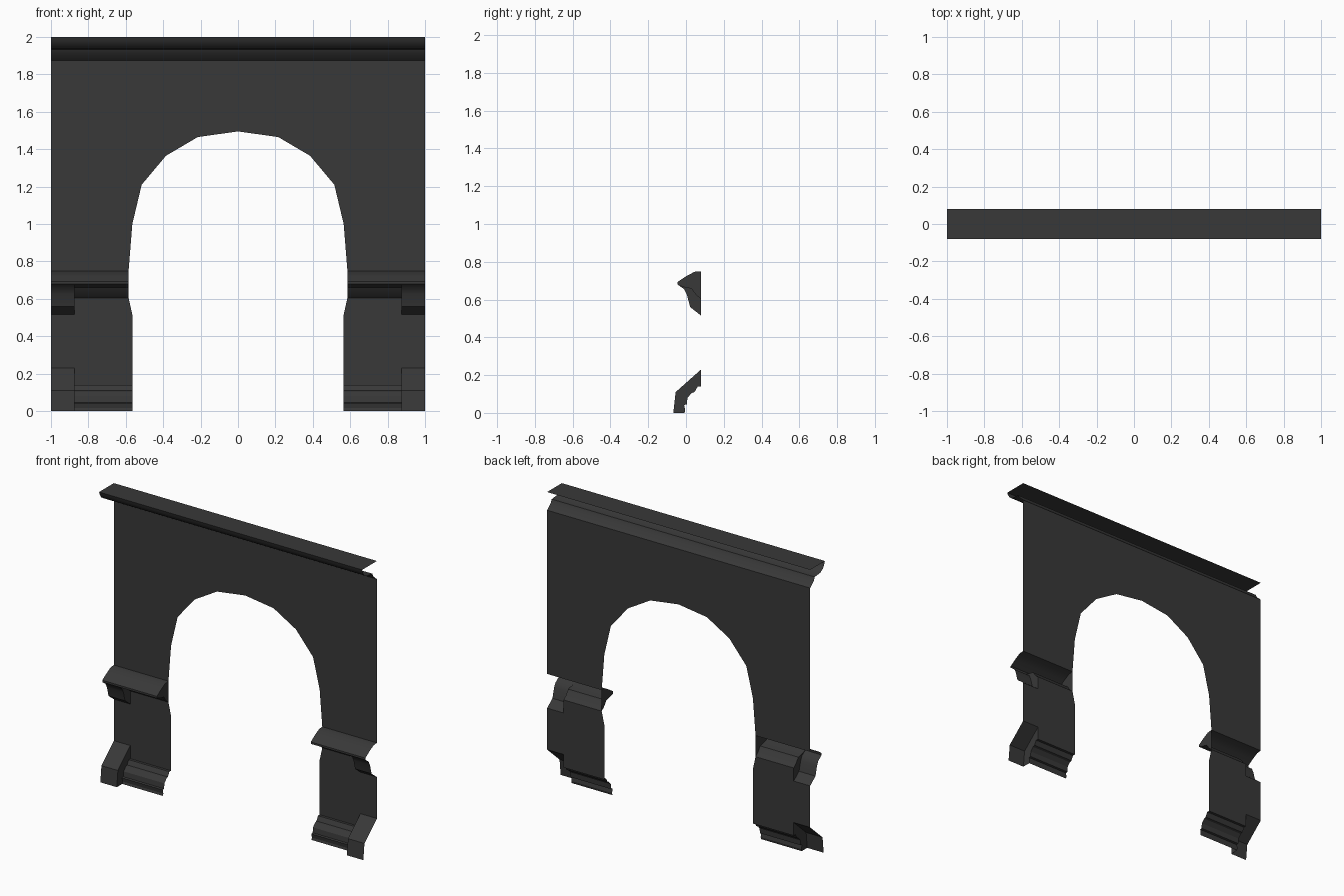
import bpy
import math

if "Cube" in bpy.data.objects:
    bpy.data.objects.remove(bpy.data.objects["Cube"])

stone = bpy.data.materials.new("dark_grey_stone")
stone.diffuse_color = (0.04, 0.04, 0.04, 1)
stone.use_nodes = True
stone.node_tree.nodes["Principled BSDF"].inputs["Base Color"].default_value = stone.diffuse_color
BACK = 0.08   # y of the wall sheet


def make(name, verts, faces, smooth=False):
    """One half (x > 0) of a part, mirrored across x = 0."""
    me = bpy.data.meshes.new(name)
    me.from_pydata(verts, [], faces)
    me.materials.append(stone)
    ob = bpy.data.objects.new(name, me)
    bpy.context.collection.objects.link(ob)
    mod = ob.modifiers.new("mirror", 'MIRROR')
    mod.use_axis = (True, False, False)
    if smooth:
        bpy.ops.object.select_all(action='DESELECT')
        ob.select_set(True)
        bpy.context.view_layer.objects.active = ob
        bpy.ops.object.shade_smooth_by_angle(angle=math.radians(30))
    return ob


def panel(name, pts):
    """Flat sheet facing the front from (x, z) points."""
    make(name, [(x, BACK, z) for x, z in pts], [list(range(len(pts)))])


def strip(name, prof, x0, x1, smooth=True):
    """Open moulding: (y, z) profile, top to bottom, swept along x."""
    n = len(prof)
    verts = [(x, y, z) for x in (x0, x1) for y, z in prof]
    make(name, verts, [(i, i + 1, n + i + 1, n + i) for i in range(n - 1)], smooth)


def cheek(name, prof, x):
    """Flat end plate facing the opening."""
    make(name, [(x, y, z) for y, z in prof], [list(range(len(prof)))[::-1]])


# Wall above the mouldings, with the faceted arch
arch = [(0, 1.495), (0.215, 1.465), (0.385, 1.365), (0.515, 1.21),
        (0.565, 1.0), (0.585, 0.75)]
panel("arch_wall", [(0, 1.875)] + arch + [(1, 0.75), (1, 1.875)])

# Piers between the base and the impost moulding
panel("pier", [(0.585, 0.605), (0.565, 0.515), (0.565, 0.14), (0.875, 0.14),
               (0.875, 0.23), (1, 0.23), (1, 0.515), (0.875, 0.515), (0.875, 0.605)])

# Cornice with flat top, open at the back
strip("cornice", [(0.08, 2.0), (-0.08, 2.0), (-0.073, 1.98), (-0.058, 1.955),
                  (-0.03, 1.938), (0.03, 1.932), (0.04, 1.91), (0.08, 1.875)], 0, 1)

# Impost moulding: shared nose, plain underside, deeper corbel at the outer edge
nose = [(0.08, 0.75), (0.045, 0.747), (-0.005, 0.72), (-0.045, 0.693), (-0.045, 0.68)]
under = [(-0.01, 0.668), (0.03, 0.66), (0.055, 0.625), (0.08, 0.605)]
corbel = [(-0.01, 0.655), (0.005, 0.625), (0.022, 0.56), (0.08, 0.515)]
strip("impost_moulding", nose + under, 0.585, 0.875)
strip("impost_corbel", nose + corbel, 0.875, 1)
cheek("impost_end", nose + under, 0.585)
cheek("corbel_side", nose[-1:] + corbel[:] + under[::-1], 0.875)

# Stepped base moulding and outer plinth block
base = [(0.08, 0.14), (0.062, 0.14), (0.045, 0.11), (0.03, 0.105), (0.008, 0.08),
        (0.004, 0.045), (-0.01, 0.042), (-0.004, 0.015), (-0.008, 0.0)]
block = [(0.08, 0.23), (-0.055, 0.11), (-0.067, 0.0)]
strip("base_moulding", base, 0.565, 0.875, False)
strip("plinth_block", block, 0.875, 1, False)
cheek("plinth_side", block + base[::-1], 0.875)
